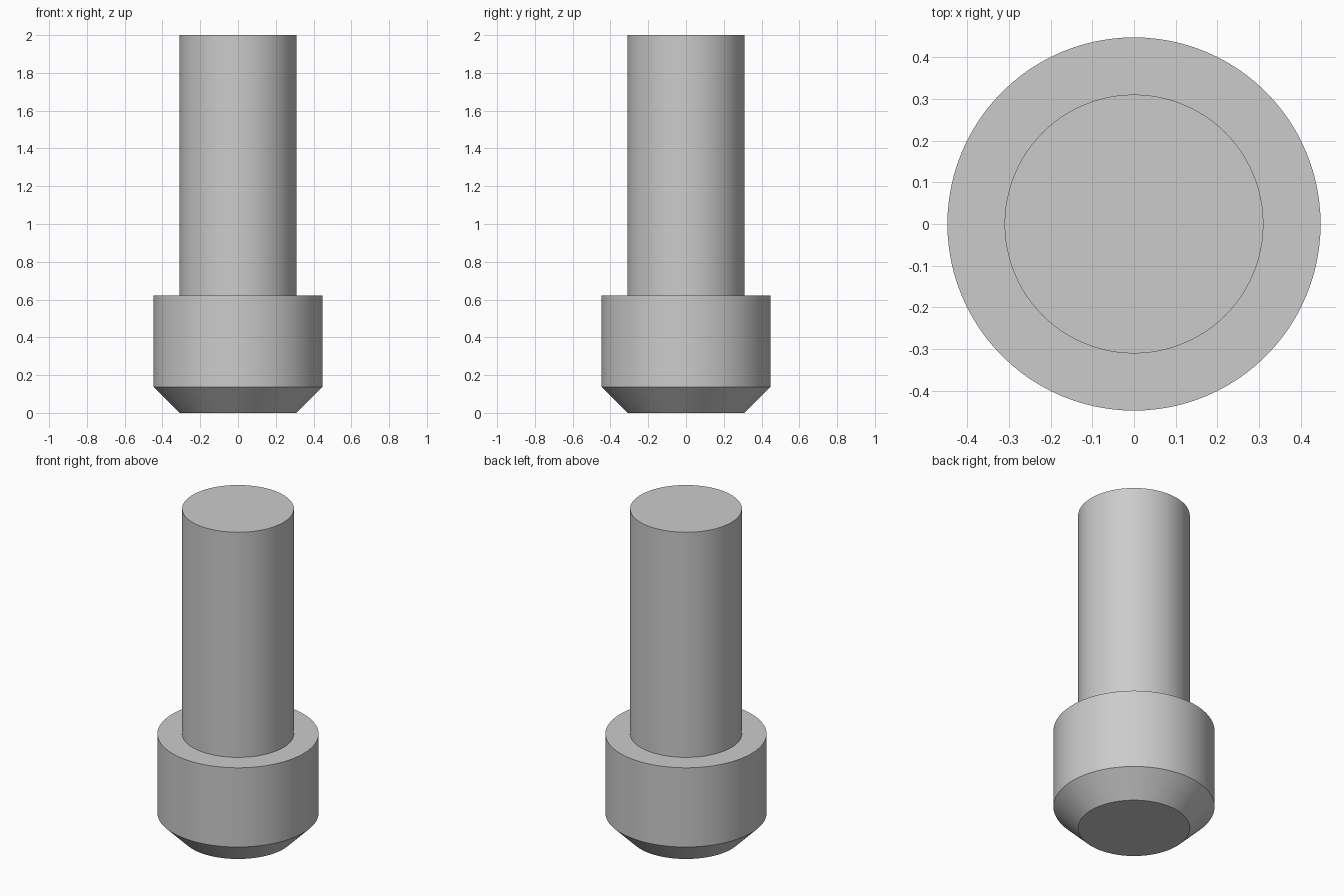
import bpy
import bmesh
import math

SEGMENTS = 96

if "Cube" in bpy.data.objects:
    bpy.data.objects.remove(bpy.data.objects["Cube"], do_unlink=True)

# Single grey finish
grey = bpy.data.materials.new("plain_grey")
grey.use_nodes = True
colour = (0.6, 0.6, 0.6, 1)
grey.diffuse_color = colour
grey.node_tree.nodes["Principled BSDF"].inputs["Base Color"].default_value = colour


def lathe(name, profile):
    """Revolve (radius, height) points around z and cap both ends."""
    bm = bmesh.new()
    rings = []
    for radius, z in profile:
        rings.append([
            bm.verts.new((radius * math.cos(math.tau * i / SEGMENTS),
                          radius * math.sin(math.tau * i / SEGMENTS), z))
            for i in range(SEGMENTS)])
    for low, high in zip(rings, rings[1:]):
        for i in range(SEGMENTS):
            j = (i + 1) % SEGMENTS
            bm.faces.new((low[i], low[j], high[j], high[i]))
    bm.faces.new(rings[0][::-1])
    bm.faces.new(rings[-1])
    mesh = bpy.data.meshes.new(name)
    bm.to_mesh(mesh)
    bm.free()
    mesh.materials.append(grey)
    obj = bpy.data.objects.new(name, mesh)
    bpy.context.collection.objects.link(obj)
    bpy.ops.object.select_all(action="DESELECT")
    obj.select_set(True)
    bpy.context.view_layer.objects.active = obj
    bpy.ops.object.shade_smooth_by_angle(angle=math.radians(30))
    return obj


# Stepped pin: chamfered collar at the base, narrower shaft above
lathe("stepped_pin", [
    (0.31, 0), (0.447, 0.137), (0.447, 0.622), (0.31, 0.622), (0.31, 2)])
